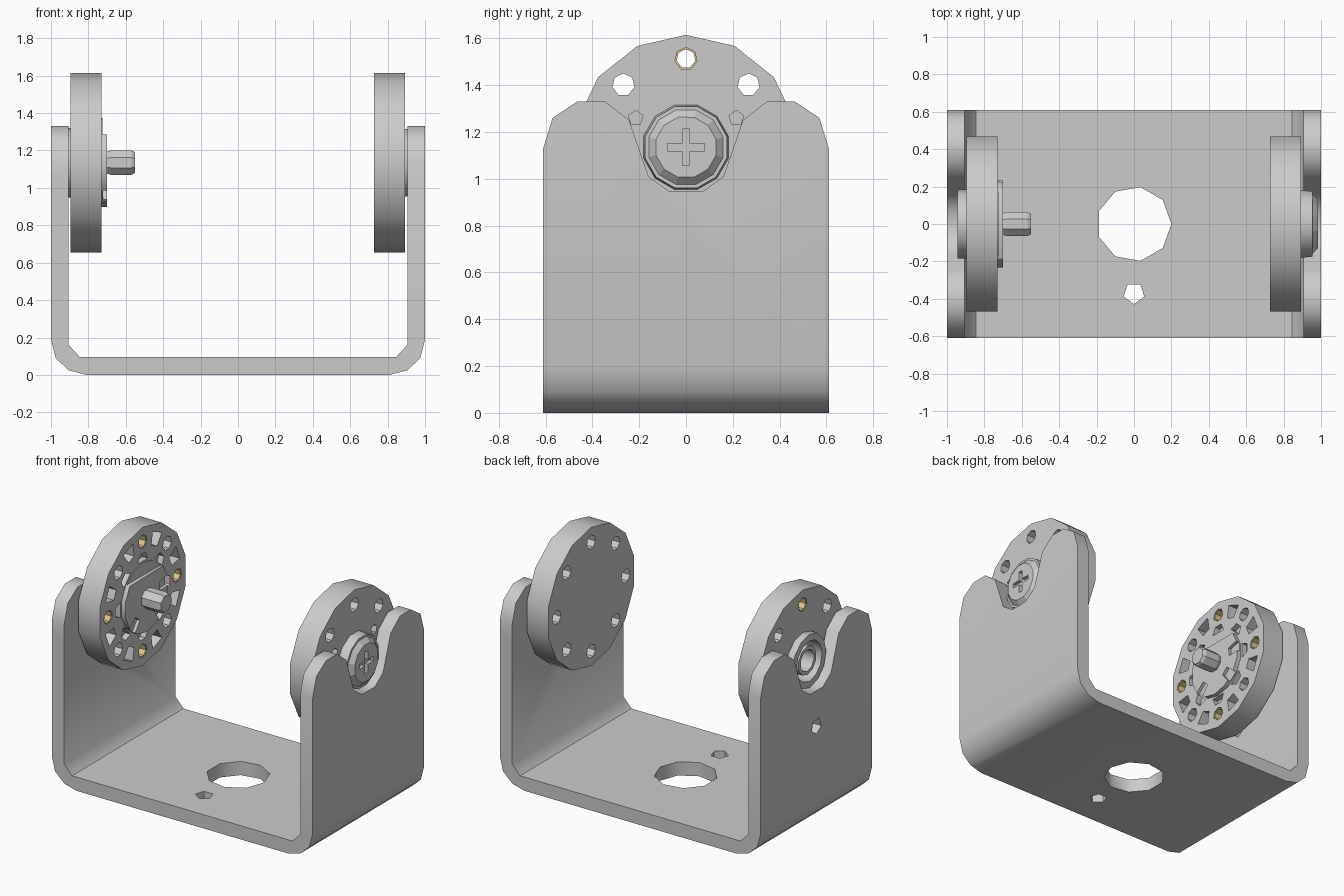
import bpy, bmesh, math
from mathutils import Vector

if "Cube" in bpy.data.objects:
    bpy.data.objects.remove(bpy.data.objects["Cube"])

CZ = 1.135          # height of the pivot axis
TAU = math.tau

def ngon(cu, cv, r, n, phase=0.0):
    return [(cu + r * math.cos(phase + TAU * i / n), cv + r * math.sin(phase + TAU * i / n)) for i in range(n)]

def place(axis, u, v, w):
    return {'x': Vector((w, u, v)), 'y': Vector((u, w, v)), 'z': Vector((u, v, w))}[axis]

def prisms(name, axis, items, mat=None):
    """Each item is (outline, low, high, scale of the high end)."""
    bm = bmesh.new()
    for pts, lo, hi, sc in items:
        cu = sum(p[0] for p in pts) / len(pts)
        cv = sum(p[1] for p in pts) / len(pts)
        a = [bm.verts.new(place(axis, u, v, lo)) for u, v in pts]
        b = [bm.verts.new(place(axis, cu + (u - cu) * sc, cv + (v - cv) * sc, hi)) for u, v in pts]
        bm.faces.new(a)
        bm.faces.new(b[::-1])
        for i in range(len(pts)):
            j = (i + 1) % len(pts)
            bm.faces.new((a[i], b[i], b[j], a[j]))
    bmesh.ops.recalc_face_normals(bm, faces=bm.faces)
    me = bpy.data.meshes.new(name)
    bm.to_mesh(me)
    bm.free()
    ob = bpy.data.objects.new(name, me)
    bpy.context.collection.objects.link(ob)
    if mat:
        me.materials.append(mat)
    return ob

def boolean(ob, cutter, op='DIFFERENCE'):
    m = ob.modifiers.new("cut", 'BOOLEAN')
    m.operation, m.object, m.solver = op, cutter, 'EXACT'
    dg = bpy.context.evaluated_depsgraph_get()
    me = bpy.data.meshes.new_from_object(ob.evaluated_get(dg))
    ob.modifiers.clear()
    ob.data = me
    bpy.data.objects.remove(cutter)

def smooth(ob, angle=40):
    bpy.ops.object.select_all(action='DESELECT')
    ob.select_set(True)
    bpy.context.view_layer.objects.active = ob
    bpy.ops.object.shade_smooth_by_angle(angle=math.radians(angle))

def polar(r, a):
    return r * math.cos(a), CZ + r * math.sin(a)

def mirrored(half):
    return half + [(-u, v) for u, v in reversed(half)]

def ring(name, r_out, r_in, lo, hi, n, mat=None, cy=0, cz=CZ):
    ob = prisms(name, 'x', [(ngon(cy, cz, r_out, n, math.pi / 2), lo, hi, 1)], mat)
    boolean(ob, prisms("cutter", 'x', [(ngon(cy, cz, r_in, n, math.pi / 2), lo - .05, hi + .05, 1)]))
    return ob

brass = bpy.data.materials.new("brass")
brass.diffuse_color = (0.75, 0.58, 0.25, 1)
brass.use_nodes = True
brass.node_tree.nodes["Principled BSDF"].inputs["Base Color"].default_value = brass.diffuse_color

# U-shaped bracket: bent strip trimmed to the wall outline
outer = [(.81, 0), (.905, .025), (.975, .09), (1, .19), (1, 1.4)]
inner = [(.905, 1.4), (.905, .16), (.845, .095)]
bracket = prisms("bracket", 'y', [(mirrored(outer + inner), -.61, .61, 1)])
wall = [(.61, -.1), (.61, 1.13), (.57, 1.26), (.465, 1.33), (.345, 1.33), (.243, 1.25), (.16, 1.01), (.07, .945)]
boolean(bracket, prisms("cutter", 'x', [(mirrored(wall), -1.1, 1.1, 1)]), 'INTERSECT')
boolean(bracket, prisms("cutter", 'z', [(ngon(0, 0, .2, 9), -.1, .2, 1),
                                        (ngon(0, -.37, .058, 5, -math.pi / 2), -.1, .2, 1)]))
boolean(bracket, prisms("cutter", 'x', [(ngon(0, .70, .055, 5, -math.pi / 2), -1.1, -.8, 1)]))
smooth(bracket, 47)

# Left disc: bolt holes, pockets on the inner face and a bored back
holes = lambda lo, hi: [(ngon(*polar(.378, TAU * k / 8), .048, 7, math.pi / 2), lo, hi, 1) for k in range(8)]
left_disc = prisms("left_disc", 'x', [(ngon(0, CZ, .48, 14, math.pi / 2), -.895, -.73, 1)])
boolean(left_disc, prisms("cutter", 'x', holes(-1, -.6)))
pockets = []
for k in range(8):
    a = TAU * (k + .5) / 8
    pockets.append(([polar(.33, a - .10), polar(.42, a - .13), polar(.42, a + .13), polar(.33, a + .10)], -.80, -.6, 1))
    b = TAU * k / 8
    pockets.append(([polar(.25, b - .22), polar(.30, b - .10), polar(.30, b + .10), polar(.25, b + .22)], -.77, -.6, 1))
boolean(left_disc, prisms("cutter", 'x', pockets))
boolean(left_disc, prisms("cutter", 'x', [(ngon(0, CZ, .14, 12), -1, -.78, 1)]))
smooth(left_disc)

# Brass sleeves in every second hole
for k in range(4):
    u, v = polar(.378, TAU * k / 4)
    ring("brass_sleeve_%d" % (k + 1), .0485, .041, -.89, -.735, 7, brass, u, v)

# Collar behind the left disc, sitting in the wall notch
left_collar = ring("left_collar", .185, .14, -.945, -.89, 12)
smooth(left_collar)
axle_tube = ring("axle_tube", .10, .075, -.93, -.775, 10)
smooth(axle_tube)

# Raised hub with flat top and rim notches
left_hub = prisms("left_hub", 'x', [(ngon(0, CZ, .238, 14, -math.pi / 2), -.735, -.70, 1)])
notch = [([(-.3, CZ + .15), (.3, CZ + .15), (.3, CZ + .3), (-.3, CZ + .3)], -.725, -.6, 1)]
for a in (-2.3, -.8, .15):
    notch.append(([polar(.15, a - .2), polar(.3, a - .15), polar(.3, a + .15), polar(.15, a + .2)], -.722, -.6, 1))
boolean(left_hub, prisms("cutter", 'x', notch))
smooth(left_hub)

# Drive shaft with tapered tip
shaft = prisms("drive_shaft", 'x', [(ngon(0, CZ, .06, 8, .4), -.71, -.68, 1.17),
                                    (ngon(0, CZ, .07, 8, .4), -.68, -.57, 1),
                                    (ngon(0, CZ, .07, 8, .4), -.57, -.55, .85)])
smooth(shaft)

# Right disc: plain inner face, through holes and small outer pockets
right_disc = prisms("right_disc", 'x', [(ngon(0, CZ, .48, 14, math.pi / 2), .727, .892, 1)])
cuts = holes(.6, 1)
for sy in (-1, 1):
    for sz in (-1, 1):
        cuts.append((ngon(sy * .215, CZ + sz * .125, .033, 5, .3), .83, 1, 1))
boolean(right_disc, prisms("cutter", 'x', cuts))
smooth(right_disc)

# Pivot screw: washer and domed head with cross recess
washer = prisms("screw_washer", 'x', [(ngon(0, CZ, .188, 12, .26), .885, .955, .96)])
smooth(washer)
head = prisms("screw_head", 'x', [(ngon(0, CZ, .17, 12, .26), .95, .985, .78)])
arm, w = .078, .016
cross = [(arm, w), (w, w), (w, arm), (-w, arm), (-w, w), (-arm, w),
         (-arm, -w), (-w, -w), (-w, -arm), (w, -arm), (w, -w), (arm, -w)]
boolean(head, prisms("cutter", 'x', [([(u, v + CZ) for u, v in cross], .96, 1.05, 1)]))
smooth(head, 20)
